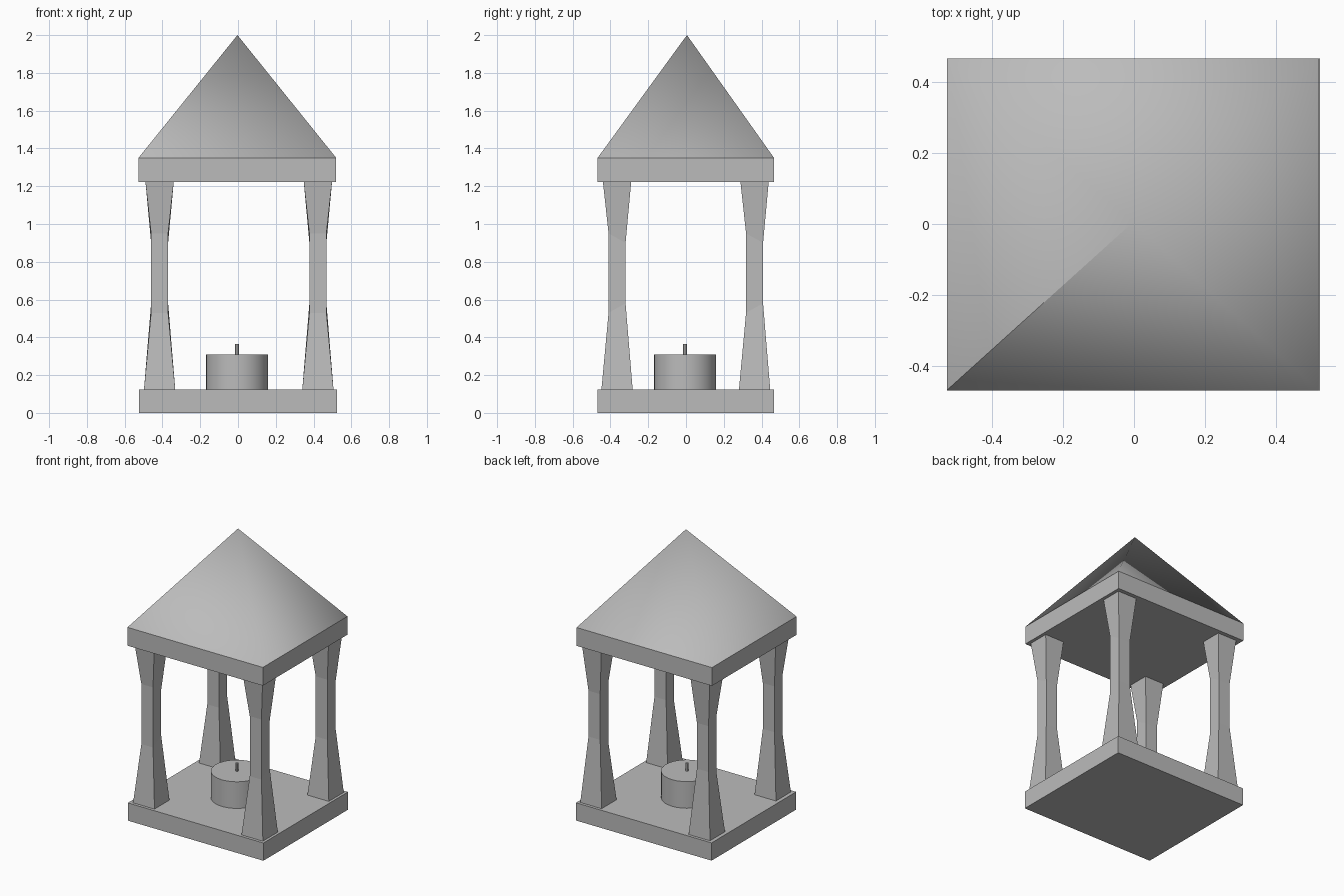
import bpy
import bmesh

cube = bpy.data.objects.get("Cube")
if cube:
    bpy.data.objects.remove(cube)

stone = bpy.data.materials.new("grey_stone")
stone.use_nodes = True
GREY = (0.5, 0.5, 0.5, 1)
stone.diffuse_color = GREY
stone.node_tree.nodes["Principled BSDF"].inputs["Base Color"].default_value = GREY


def add_object(name, bm):
    bmesh.ops.recalc_face_normals(bm, faces=bm.faces)
    mesh = bpy.data.meshes.new(name)
    bm.to_mesh(mesh)
    bm.free()
    mesh.materials.append(stone)
    obj = bpy.data.objects.new(name, mesh)
    bpy.context.collection.objects.link(obj)
    return obj


def ring(bm, x0, x1, y0, y1, z, tilt=0):
    """Rectangle of vertices; tilt lowers the front side and raises the back."""
    return [bm.verts.new(v) for v in ((x0, y0, z - tilt), (x1, y0, z - tilt),
                                      (x1, y1, z + tilt), (x0, y1, z + tilt))]


def loft(name, rings):
    bm = bmesh.new()
    loops = [ring(bm, *r) for r in rings]
    for a, b in zip(loops, loops[1:]):
        for i in range(4):
            j = (i + 1) % 4
            bm.faces.new((a[i], a[j], b[j], b[i]))
    bm.faces.new(loops[0])
    bm.faces.new(loops[-1])
    return add_object(name, bm)


def cylinder(name, radius, z0, z1, sides):
    bpy.ops.mesh.primitive_cylinder_add(vertices=sides, radius=radius, depth=z1 - z0,
                                        location=(-0.005, -0.005, (z0 + z1) / 2))
    obj = bpy.context.object
    obj.name = name
    obj.data.materials.append(stone)
    bpy.ops.object.shade_smooth_by_angle()


# Base and ceiling slabs
loft("base_slab", [(-0.524, 0.524, -0.468, 0.466, z) for z in (0, 0.124)])
loft("ceiling_slab", [(-0.527, 0.52, -0.468, 0.466, z) for z in (1.222, 1.35)])

# Four square pillars with narrow waists
for side, cx in (("right", -0.415), ("left", 0.423)):
    for end, cy in (("front", -0.365), ("back", 0.363)):
        loft(f"{end}_{side}_pillar",
             [(cx - h, cx + h, cy - h, cy + h, z, tilt) for h, z, tilt in
              ((0.083, 0.12, 0), (0.045, 0.555, 0.025),
               (0.045, 0.925, -0.025), (0.075, 1.225, 0))])

# Pyramid roof, softly shaded around its ridges except for one hard ridge
bm = bmesh.new()
eaves = ring(bm, -0.527, 0.52, -0.468, 0.466, 1.35)
apex = bm.verts.new((-0.003, 0.005, 2))
bm.faces.new(eaves).smooth = False
for i in range(4):
    bm.faces.new((eaves[i], eaves[(i + 1) % 4], apex)).smooth = True
for edge in bm.edges:
    edge.smooth = apex in edge.verts and eaves[0] not in edge.verts
add_object("roof", bm)

# Candle and wick
cylinder("candle", 0.165, 0.12, 0.31, 32)
cylinder("wick", 0.01, 0.3, 0.365, 8)
